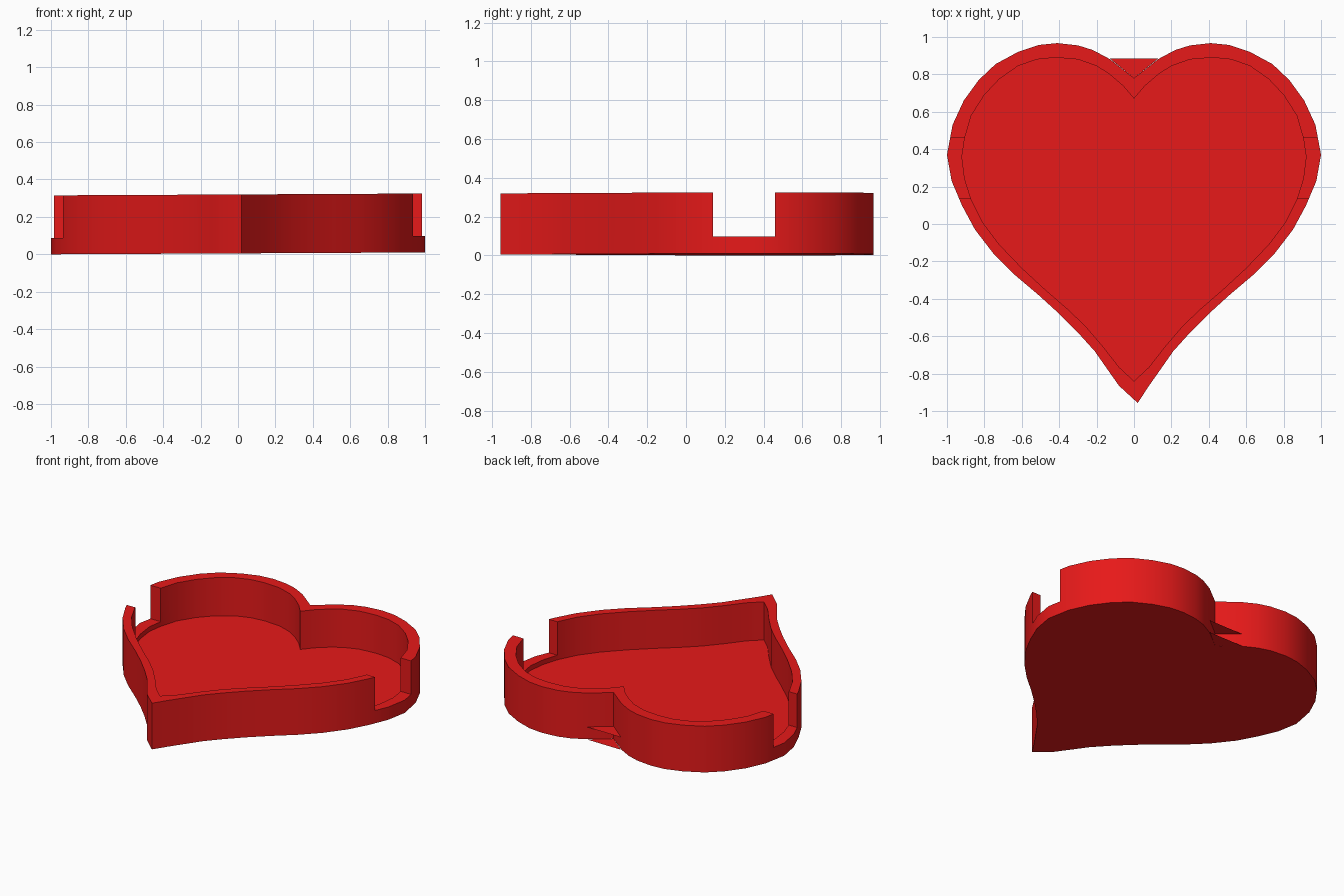
import bpy, bmesh

if "Cube" in bpy.data.objects:
    bpy.data.objects.remove(bpy.data.objects["Cube"])

TILT = 0.005  # the tray leans very slightly up towards +x

OUTER = [(0, .78), (.13, .882), (.22, .93), (.30, .955), (.41, .967), (.51, .957),
         (.62, .92), (.74, .855), (.83, .77), (.91, .66), (.97, .53), (1, .37),
         (.975, .23), (.92, .10), (.85, -.03), (.75, -.16), (.64, -.27), (.51, -.38),
         (.40, -.48), (.30, -.58), (.21, -.68), (.14, -.78), (.08, -.865), (.02, -.957)]
INNER = [(0, .67), (.06, .74), (.13, .80), (.20, .845), (.30, .88), (.42, .89),
         (.52, .88), (.62, .845), (.72, .775), (.80, .69), (.87, .58), (.905, .46),
         (.92, .36), (.905, .24), (.87, .13), (.81, .01), (.72, -.11), (.60, -.235),
         (.47, -.355), (.36, -.45), (.26, -.545), (.17, -.65), (.08, -.765), (0, -.84)]

red = bpy.data.materials.new("red")
red.diffuse_color = (0.8, 0.01, 0.01, 1)
red.use_nodes = True
red.node_tree.nodes["Principled BSDF"].inputs["Base Color"].default_value = red.diffuse_color


def heart(half):
    return half + [(-x, y) for x, y in reversed(half[1:-1])]


def prism(name, outline, z0, z1):
    bm = bmesh.new()
    face = bm.faces.new([bm.verts.new((x, y, z0 + TILT * (x + 1))) for x, y in outline])
    ext = bmesh.ops.extrude_face_region(bm, geom=[face], use_keep_orig=True)
    top = [v for v in ext["geom"] if isinstance(v, bmesh.types.BMVert)]
    bmesh.ops.translate(bm, verts=top, vec=(0, 0, z1 - z0))
    bmesh.ops.recalc_face_normals(bm, faces=bm.faces)
    return add_object(name, bm)


def add_object(name, bm):
    mesh = bpy.data.meshes.new(name)
    bm.to_mesh(mesh)
    bm.free()
    mesh.materials.append(red)
    obj = bpy.data.objects.new(name, mesh)
    bpy.context.collection.objects.link(obj)
    return obj


def cut(obj, cutter):
    cutter.hide_render = True
    mod = obj.modifiers.new("cut", "BOOLEAN")
    mod.operation, mod.solver, mod.object = "DIFFERENCE", "EXACT", cutter
    bpy.context.view_layer.objects.active = obj
    bpy.ops.object.modifier_apply(modifier=mod.name)
    bpy.data.objects.remove(cutter, do_unlink=True)


# Heart tray: solid heart, hollowed, with a notch through both side walls
tray = prism("heart_tray", heart(OUTER), 0, 0.315)
cut(tray, prism("hollow_cutter", heart(INNER), 0.055, 0.6))
cut(tray, prism("notch_cutter", [(-1.5, .14), (1.5, .14), (1.5, .46), (-1.5, .46)], 0.087, 0.6))

bpy.ops.object.select_all(action="DESELECT")
tray.select_set(True)
bpy.context.view_layer.objects.active = tray
bpy.ops.object.shade_smooth_by_angle(angle=0.5)

# Two thin triangular webs bridging the cleft between the lobes
bm = bmesh.new()
for z, flip in ((0.085, False), (0.0, True)):
    tri = [(0, .78), (.13, .885), (-.13, .885)]
    f = bm.faces.new([bm.verts.new((x, y, z + TILT * (x + 1))) for x, y in tri])
    if flip:
        f.normal_flip()
add_object("cleft_webs", bm)
